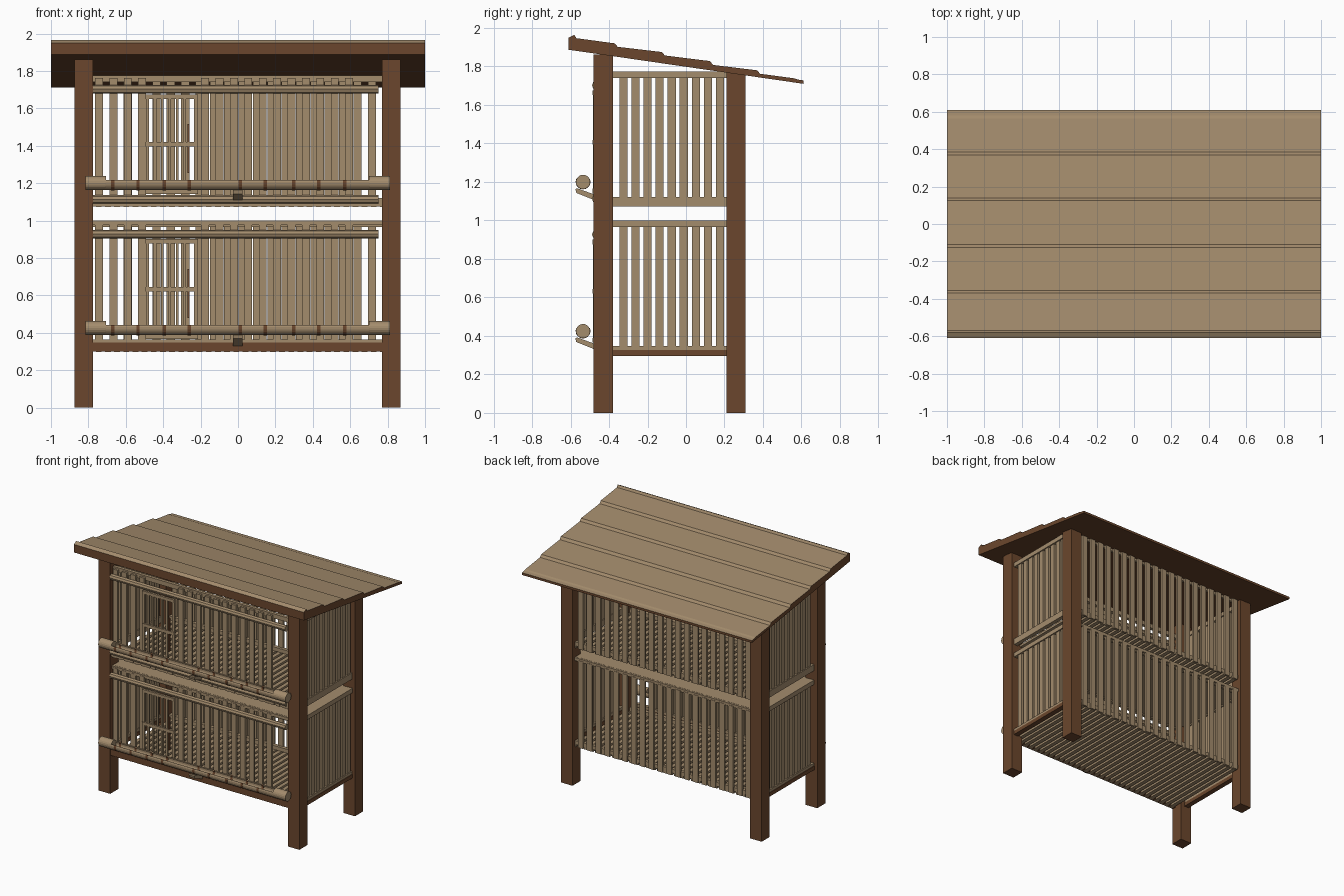
import bpy, bmesh, math
from mathutils import Matrix, Vector

if "Cube" in bpy.data.objects:
    bpy.data.objects.remove(bpy.data.objects["Cube"])


def material(name, rgb):
    m = bpy.data.materials.new(name)
    m.diffuse_color = (*rgb, 1)
    m.use_nodes = True
    m.node_tree.nodes["Principled BSDF"].inputs["Base Color"].default_value = m.diffuse_color
    return m


TAN = material("pale bamboo", (0.37, 0.262, 0.152))
BROWN = material("brown timber", (0.147, 0.062, 0.026))


def finish(name, bm, *mats):
    bmesh.ops.recalc_face_normals(bm, faces=bm.faces[:])
    me = bpy.data.meshes.new(name)
    bm.to_mesh(me)
    bm.free()
    for m in mats:
        me.materials.append(m)
    ob = bpy.data.objects.new(name, me)
    bpy.context.collection.objects.link(ob)
    return ob


def boxes(name, mat, spans):
    """One object out of (x0, x1, y0, y1, z0, z1) boxes."""
    bm = bmesh.new()
    for x0, x1, y0, y1, z0, z1 in spans:
        mx = Matrix.Translation(((x0 + x1) / 2, (y0 + y1) / 2, (z0 + z1) / 2))
        mx = mx @ Matrix.Diagonal((x1 - x0, y1 - y0, z1 - z0, 1))
        bmesh.ops.create_cube(bm, size=1, matrix=mx)
    return finish(name, bm, mat)


def add_prism(bm, profile, x0, x1):
    """Extrude a closed (y, z) profile along x."""
    a = [bm.verts.new((x0, y, z)) for y, z in profile]
    b = [bm.verts.new((x1, y, z)) for y, z in profile]
    n = len(a)
    bm.faces.new(a)
    bm.faces.new(b[::-1])
    for i in range(n):
        bm.faces.new((a[i], b[i], b[(i + 1) % n], a[(i + 1) % n]))


def circle(y, z, r, n):
    return [(y + r * math.cos(2 * math.pi * i / n), z + r * math.sin(2 * math.pi * i / n))
            for i in range(n)]


def gutter(y, z, r_out, r_in, lift, n=12):
    """Open-topped ring section; lift is the rim angle above horizontal."""
    angs = [math.pi - lift + (math.pi + 2 * lift) * i / n for i in range(n + 1)]
    out = [(y + r_out * math.cos(a), z + r_out * math.sin(a)) for a in angs]
    inn = [(y + r_in * math.cos(a), z + r_in * math.sin(a)) for a in reversed(angs)]
    return out + inn


# Corner posts
for side, x in (("left", -0.825), ("right", 0.82)):
    boxes(f"front_post_{side}", BROWN, [(x - .05, x + .05, -.48, -.38, 0, 1.862)])
    boxes(f"back_post_{side}", BROWN, [(x - .05, x + .05, .21, .31, 0, 1.775)])

# Lapped plank roof: tan on top, brown elsewhere
roof_profile = [(-.61, 1.887), (-.61, 1.95), (-.58, 1.965), (-.57, 1.947),
                (-.37, 1.92), (-.355, 1.902), (-.125, 1.875), (-.11, 1.857),
                (.125, 1.828), (.14, 1.808), (.37, 1.78), (.385, 1.762),
                (.565, 1.738), (.58, 1.732), (.61, 1.728), (.61, 1.71)]
bm = bmesh.new()
add_prism(bm, roof_profile, -1, 1)
roof = finish("plank_roof", bm, TAN, BROWN)
for p in roof.data.polygons:
    p.material_index = 0 if p.normal.z > 0.4 else 1

# Shared slat positions
back_x = [-.743 + .0768 * i for i in range(20)]
front_x = back_x[:4] + [-.176 + .077 * i for i in range(11)]
side_y = [-.325 + .0627 * i for i in range(9)]

for tier, dz in (("lower", 0.0), ("upper", 0.775)):
    low = tier == "lower"

    # Slatted floor
    boxes(f"{tier}_floor_slats", TAN,
          [(-.76 + .049 * i, -.729 + .049 * i, -.47, .28, .297 + dz, .315 + dz)
           for i in range(32)])
    boxes(f"{tier}_floor_joists", TAN,
          [(-.8, .8, y, y + .03, .315 + dz, .345 + dz) for y in (-.43, .25)])

    # Vertical slats on back, front and sides
    boxes(f"{tier}_back_slats", TAN,
          [(x - .022, x + .022, .27, .288, .3 + dz, .985 + dz) for x in back_x])
    boxes(f"{tier}_front_slats", TAN,
          [(x - .021, x + .021, -.462, -.445, .32 + dz, .988 + dz) for x in front_x])
    for s, n in ((-1, "left"), (1, "right")):
        boxes(f"{tier}_{n}_slats", TAN,
              [(s * .83 - .009, s * .83 + .009, y - .021, y + .021, .31 + dz, .98 + dz)
               for y in side_y])

    # Frame rails
    rails = [(-.8, .8, -.445, -.42, .965 + dz, 1 + dz),
             (-.8, .8, .25, .27, .965 + dz, 1 + dz)]
    for s in (-1, 1):
        rails.append((s * .83 - .018, s * .83 + .018, -.42, .25, .965 + dz, 1 + dz))
        z0 = .325 if low else .297
        rails.append((s * .83 - .016, s * .83 + .016, -.42, .25, z0 + dz, .347 + dz))
    rails.append((-.8, .8, -.468, -.44, (.34 if low else .3) + dz, .365 + dz - (0 if low else .02)))
    boxes(f"{tier}_frame_rails", TAN, rails)

    # Front bamboo poles
    bm = bmesh.new()
    add_prism(bm, circle(-.466, .927 + dz, .023, 8), -.775, .75)
    if not low:
        add_prism(bm, circle(-.466, .338 + dz, .023, 8), -.775, .75)
    finish(f"{tier}_front_poles", bm, TAN)

    # Barred sliding door
    bars = [(-.492 + .04 * i, -.477 + .04 * i, -.482, -.468, .37 + dz, .9 + dz)
            for i in range(7) if i != 6]
    bars.append((-.235, -.215, -.482, -.468, .37 + dz, .9 + dz))
    bars += [(-.495, -.215, -.486, -.47, z + dz, z + .024 + dz) for z in (.366, .62, .876)]
    boxes(f"{tier}_door", TAN, bars)
    boxes(f"{tier}_door_latch", BROWN, [(-.27, -.26, -.484, -.466, .48 + dz, .74 + dz)])

    # Bamboo feed trough with closed ends and node rings
    cy, cz, r = -.535, .425 + dz, .037
    lift = math.asin(.017 / r)
    bm = bmesh.new()
    add_prism(bm, gutter(cy, cz, r, .029, lift), -.71, .705)
    add_prism(bm, circle(cy, cz, r, 20), -.815, -.705)
    add_prism(bm, circle(cy, cz, r, 20), .7, .812)
    trough = finish(f"{tier}_feed_trough", bm, TAN)
    bm = bmesh.new()
    for x in (-.67, -.535, -.395, -.26, .012, .145, .298, .432, .57):
        add_prism(bm, gutter(cy, cz, r + .0015, .028, lift), x - .009, x + .009)
    finish(f"{tier}_trough_nodes", bm, BROWN)

    # Slanted trough support
    bm = bmesh.new()
    add_prism(bm, [(-.455, .322 + dz), (-.57, .368 + dz), (-.575, .388 + dz),
                   (-.565, .392 + dz), (-.455, .352 + dz)], -.026, .024)
    finish(f"{tier}_trough_support", bm, TAN)

# Solid tray under the upper tier
boxes("droppings_tray", TAN, [(-.84, .84, -.46, .285, .975, .999)])

# Brown beams carrying the lower tier
boxes("lower_beams", BROWN,
      [(-.8, .8, -.474, -.44, .3, .347)] +
      [(s * .83 - .02, s * .83 + .02, -.42, .25, .296, .326) for s in (-1, 1)])
